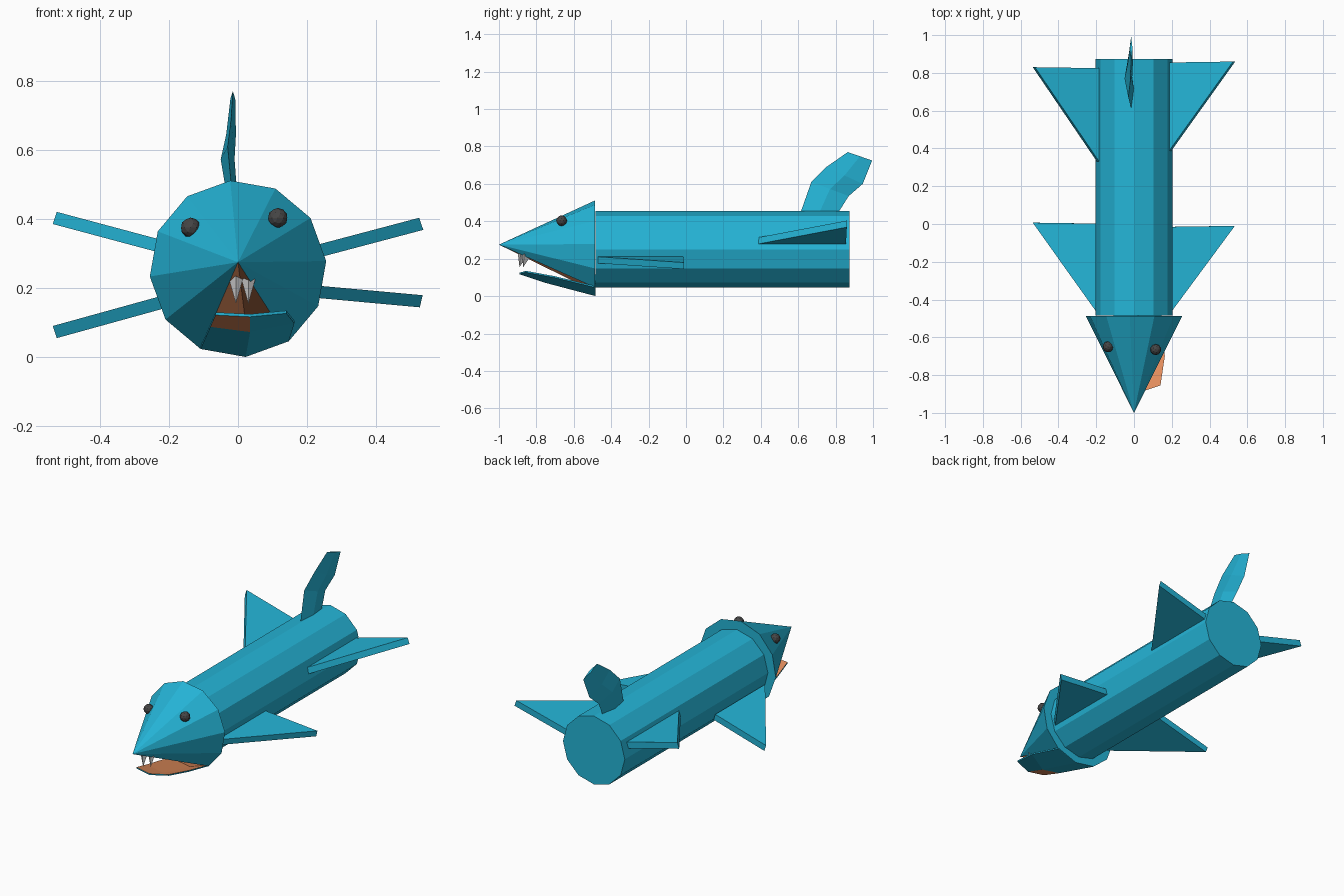
import bpy, bmesh, math
from mathutils import Matrix

if "Cube" in bpy.data.objects:
    bpy.data.objects.remove(bpy.data.objects["Cube"])


def material(name, rgb):
    m = bpy.data.materials.new(name)
    m.diffuse_color = (*rgb, 1)
    m.use_nodes = True
    m.node_tree.nodes["Principled BSDF"].inputs["Base Color"].default_value = m.diffuse_color
    return m


TEAL = material("teal", (0.018, 0.46, 0.68))
ORANGE = material("mouth_orange", (0.78, 0.27, 0.11))
DARK = material("eye_dark", (0.06, 0.06, 0.06))
IVORY = material("tooth_grey", (0.6, 0.6, 0.6))


def make(name, verts, faces, mats=(TEAL,), indices=None):
    me = bpy.data.meshes.new(name)
    me.from_pydata(verts, [], faces)
    for m in mats:
        me.materials.append(m)
    if indices:
        for p, i in zip(me.polygons, indices):
            p.material_index = i
    bm = bmesh.new()
    bm.from_mesh(me)
    bmesh.ops.recalc_face_normals(bm, faces=bm.faces)
    bm.to_mesh(me)
    bm.free()
    ob = bpy.data.objects.new(name, me)
    bpy.context.collection.objects.link(ob)
    return ob


def ring(n, r, y, z, offset=0):
    angles = [math.radians(offset) + 2 * math.pi * i / n for i in range(n)]
    return [(r * math.cos(a), y, z + r * math.sin(a)) for a in angles]


def loft(name, rings, mats=(TEAL,)):
    n = len(rings[0])
    faces = [tuple(range(n)), tuple(range((len(rings) - 1) * n, len(rings) * n))]
    for k in range(len(rings) - 1):
        for i in range(n):
            j = (i + 1) % n
            faces.append((k * n + i, k * n + j, (k + 1) * n + j, (k + 1) * n + i))
    return make(name, [v for r in rings for v in r], faces, mats)


# Body: twelve-sided tube
loft("body", [ring(12, 0.205, y, 0.25) for y in (-0.484, 0.873)])

# Head: cone with the two lowest facets opened into a mouth
base = ring(12, 0.256, -0.487, 0.256, 5)
apex, ridge = 12, 13
faces = [(i, (i + 1) % 12, apex) for i in range(12) if i not in (8, 9)]
faces += [(0, 1, 2, 3, 4, 5, 6, 7, 8, ridge, 10, 11)]
faces += [(8, ridge, apex), (ridge, 10, apex)]
make("head", base + [(0, -1, 0.275), (0.02, -0.487, 0.115)], faces,
     (TEAL, ORANGE), [0] * 11 + [1, 1])

# Throat: wall closing the back of the mouth
outline = [base[8], base[9], base[10], (0.02, -0.487, 0.115)]
loft("throat", [[(x, y + d, z) for x, y, z in outline] for d in (0, 0.004)])
throat = bpy.data.objects["throat"].data
throat.materials.append(ORANGE)
throat.polygons[0].material_index = 1

# Lower jaw: two hinged panels, orange on top
under = [base[8], base[9], base[10],
         (-0.08, -0.75, 0.088), (0.035, -0.76, 0.073), (0.163, -0.70, 0.098),
         (-0.065, -0.87, 0.122), (0.035, -0.89, 0.117), (0.14, -0.855, 0.127)]
upper = [(x, y, z + 0.008) for x, y, z in under]
quads = [(a, a + 1, a + 4, a + 3) for a in (0, 1, 3, 4)]
rim = [0, 1, 2, 5, 8, 7, 6, 3]
sides = [(a, b, b + 9, a + 9) for a, b in zip(rim, rim[1:] + rim[:1])]
make("lower_jaw", under + upper,
     quads + [tuple(i + 9 for i in q) for q in quads] + sides,
     (TEAL, ORANGE), [0, 0, 1, 0] + [1] * 4 + [0] * 8)

# Teeth: small four-sided spikes under the snout
for name, x, y, tip in (("tooth_left", -0.006, -0.885, -0.89),
                        ("tooth_right", 0.03, -0.865, -0.87)):
    verts = [(x - 0.02, y, 0.225), (x, y - 0.015, 0.235), (x + 0.02, y, 0.225),
             (x, y + 0.035, 0.215), (x, tip, 0.155)]
    make(name, verts, [(0, 1, 2, 3), (0, 1, 4), (1, 2, 4), (2, 3, 4), (3, 0, 4)], (IVORY,))

# Eyes
for name, pos in (("eye_left", (-0.137, -0.65, 0.375)),
                  ("eye_right", (0.115, -0.665, 0.403))):
    bm = bmesh.new()
    bmesh.ops.create_icosphere(bm, subdivisions=2, radius=0.029,
                               matrix=Matrix.Translation(pos))
    me = bpy.data.meshes.new(name)
    bm.to_mesh(me)
    bm.free()
    me.materials.append(DARK)
    bpy.context.collection.objects.link(bpy.data.objects.new(name, me))


# Side fins: swept triangular plates (side, front y, back y, root z, tip z)
def fin(name, side, y0, y1, z_root, z_tip):
    tri = [(0.19, y0, z_root), (0.19, y1, z_root), (0.53, y1 + 0.005, z_tip)]
    lean = 0.006 if z_tip > z_root else -0.004
    if side < 0 and z_tip < z_root:
        lean = -0.006
    loft(name, [[(side * (x - s * lean), y, z + s * 0.0175) for x, y, z in tri]
                for s in (-1, 1)])


fin("rear_fin_right", 1, 0.385, 0.855, 0.296, 0.386)
fin("front_fin_right", 1, -0.47, -0.015, 0.193, 0.162)
fin("rear_fin_left", -1, 0.33, 0.825, 0.312, 0.403)
fin("front_fin_left", -1, -0.47, 0.002, 0.167, 0.073)

# Tail fin: swept blade; rows of front (y, z), back (y, z), left x, right x
rows = [((0.61, 0.44), (0.81, 0.44), -0.028, 0.000),
        ((0.67, 0.61), (0.87, 0.535), -0.050, -0.010),
        ((0.75, 0.69), (0.945, 0.60), -0.034, -0.006),
        ((0.865, 0.77), (0.995, 0.725), -0.022, -0.008)]
blade = []
for (fy, fz), (by, bz), left, right in rows:
    my, mz, mx = (fy + by) / 2, (fz + bz) / 2, (left + right) / 2
    blade.append([(mx, fy, fz), (left, my, mz), (mx, by, bz), (right, my, mz)])
loft("tail_fin", blade)
